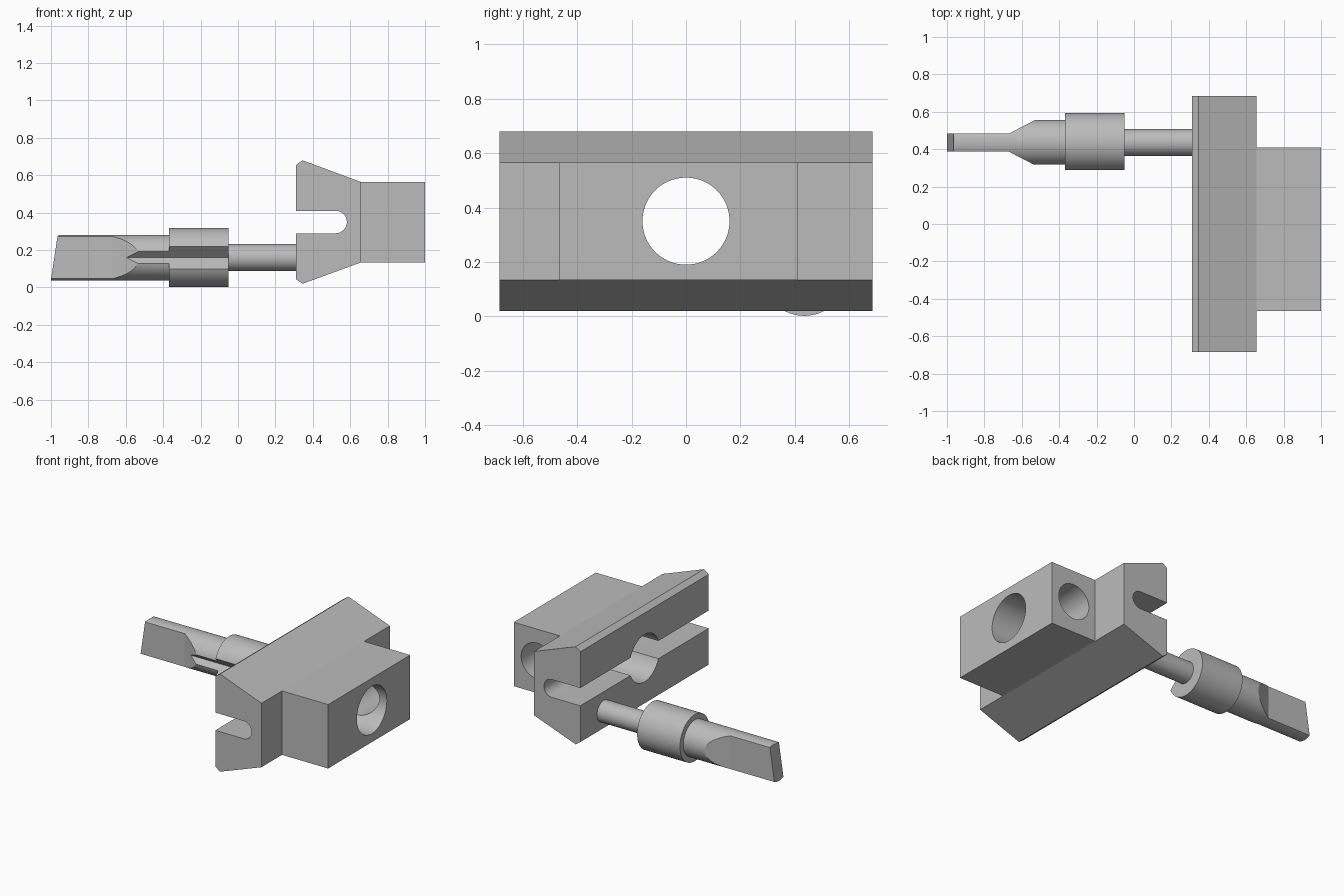
import bpy, bmesh, math
from mathutils import Vector

cube = bpy.data.objects.get("Cube")
if cube:
    bpy.data.objects.remove(cube, do_unlink=True)

steel = bpy.data.materials.new("plain grey steel")
steel.use_nodes = True
grey = (0.5, 0.5, 0.5, 1)
steel.diffuse_color = grey
steel.node_tree.nodes["Principled BSDF"].inputs["Base Color"].default_value = grey


def finish(name, bm):
    bmesh.ops.recalc_face_normals(bm, faces=bm.faces)
    mesh = bpy.data.meshes.new(name)
    bm.to_mesh(mesh)
    bm.free()
    mesh.materials.append(steel)
    obj = bpy.data.objects.new(name, mesh)
    bpy.context.collection.objects.link(obj)
    return obj


def prism(name, points, axis, start, end):
    """Extrude a 2D outline along one axis; the outline uses the other two in order."""
    def place(p, h):
        co = list(p)
        co.insert("xyz".index(axis), h)
        return co
    bm = bmesh.new()
    face = bm.faces.new([bm.verts.new(place(p, start)) for p in points])
    out = bmesh.ops.extrude_face_region(bm, geom=[face])
    verts = [v for v in out["geom"] if isinstance(v, bmesh.types.BMVert)]
    shift = Vector(place((0, 0), end - start))
    bmesh.ops.translate(bm, verts=verts, vec=shift)
    return finish(name, bm)


def circle(cx, cy, r, n=64, a0=0.0, a1=2 * math.pi, closed=False):
    steps = n - 1 if closed else n
    return [(cx + r * math.cos(a0 + (a1 - a0) * i / steps),
             cy + r * math.sin(a0 + (a1 - a0) * i / steps)) for i in range(n)]


def lathe_x(name, profile, cy, cz, n=72):
    """Revolve (x, radius) pairs around a line parallel to x."""
    bm = bmesh.new()
    rings = [[bm.verts.new((x, y, z)) for y, z in circle(cy, cz, r, n)] for x, r in profile]
    for a, b in zip(rings, rings[1:]):
        for i in range(n):
            j = (i + 1) % n
            bm.faces.new((a[i], a[j], b[j], b[i]))
    bm.faces.new(rings[0])
    bm.faces.new(rings[-1])
    return finish(name, bm)


def combine(target, other, operation):
    mod = target.modifiers.new("cut", 'BOOLEAN')
    mod.operation = operation
    mod.solver = 'EXACT'
    mod.object = other
    bpy.context.view_layer.objects.active = target
    bpy.ops.object.modifier_apply(modifier=mod.name)
    bpy.data.objects.remove(other, do_unlink=True)


def smooth(obj):
    bpy.ops.object.select_all(action='DESELECT')
    obj.select_set(True)
    bpy.context.view_layer.objects.active = obj
    bpy.ops.object.shade_smooth_by_angle(angle=math.radians(20))


# Holder: slotted wedge rail with a block behind it
mid = 0.35
outline = [(0.31, 0.045), (0.345, 0.02), (0.655, 0.133), (0.655, 0.565),
           (0.345, 0.68), (0.31, 0.655), (0.31, mid + 0.06)]
outline += circle(0.522, mid, 0.06, 24, math.pi / 2, -math.pi / 2, True)
outline += [(0.31, mid - 0.06)]
holder = prism("slotted_holder", outline, "y", -0.685, 0.685)
block = prism("rear_block", [(-0.466, 0.133), (0.41, 0.133), (0.41, 0.565), (-0.466, 0.565)],
              "x", 0.655, 1.0)
combine(holder, block, 'UNION')

# Main bore, and the side bore that opens into it
combine(holder, prism("main_bore", circle(0, mid, 0.16), "x", 0.2, 1.1), 'DIFFERENCE')
combine(holder, prism("side_bore", circle(0.825, mid, 0.12), "y", 0.0, 0.6), 'DIFFERENCE')
smooth(holder)

# Pin: blade, collar and thin shaft turned in one piece
py, pz = 0.435, 0.16
pin = lathe_x("bladed_pin", [(-1.02, 0.122), (-0.37, 0.122), (-0.37, 0.158),
                             (-0.05, 0.158), (-0.05, 0.072), (0.311, 0.072)], py, pz)

# Blade flats with sloping run-outs
for side in (1, -1):
    flat = [(-1.1, 0.048), (-0.67, 0.048), (-0.48, 0.146), (-0.48, 0.25), (-1.1, 0.25)]
    cutter = prism("flat_cutter", [(x, py + side * y) for x, y in flat], "z", -0.1, 0.4)
    combine(pin, cutter, 'DIFFERENCE')

# Slanted blade end with a chamfered upper corner
tip = [(-1.1, -0.1), (-1.021, -0.1), (-0.965, 0.275), (-0.915, 0.305), (-1.1, 0.305)]
combine(pin, prism("tip_cutter", tip, "y", 0.2, 0.7), 'DIFFERENCE')

# V groove along the front of the body and collar
groove = [(py - 0.086, pz), (py - 0.286, pz + 0.2), (py - 0.286, pz - 0.2)]
combine(pin, prism("groove_cutter", groove, "x", -0.8, -0.0495), 'DIFFERENCE')
smooth(pin)
